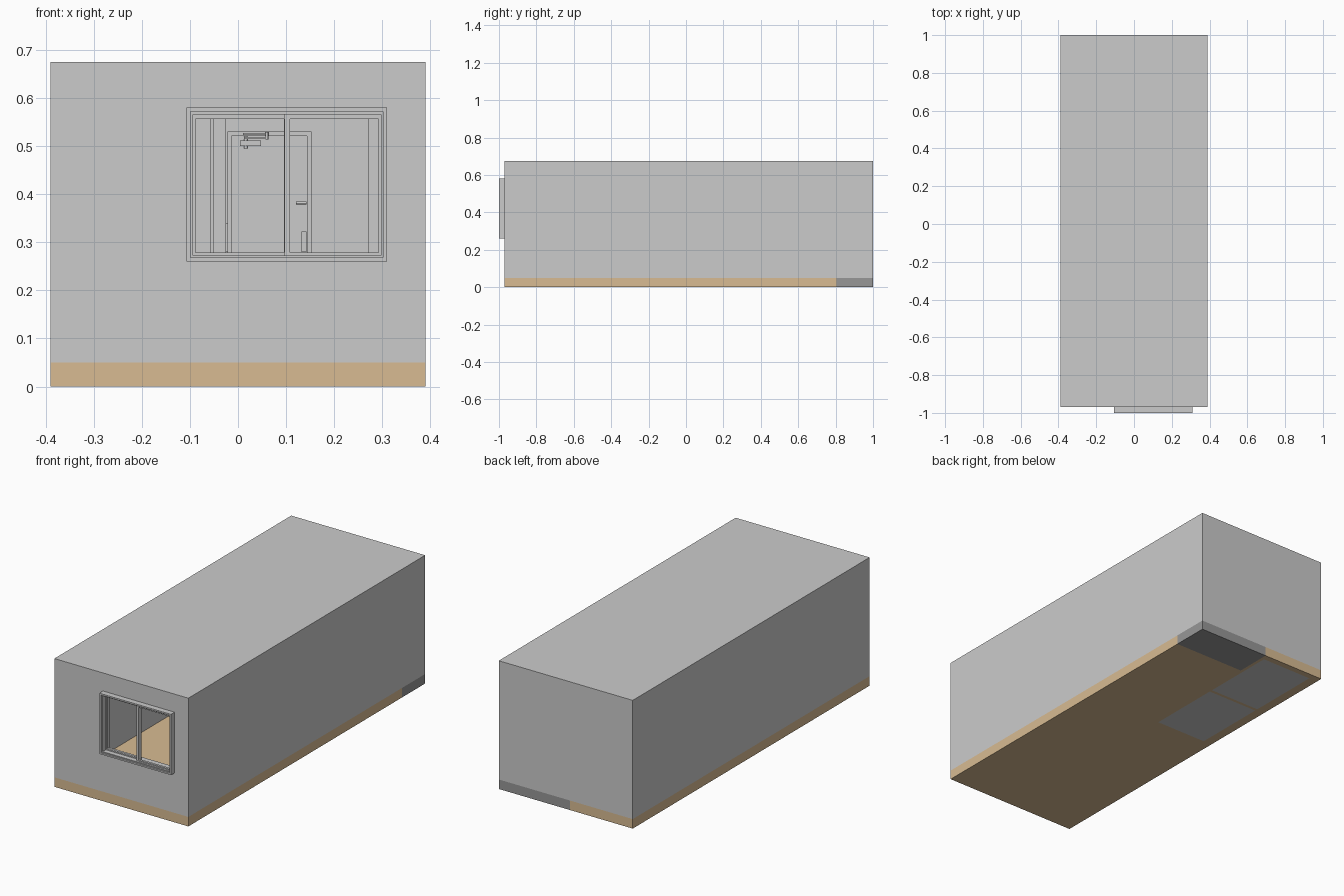
import bpy, bmesh, math
from mathutils import Vector

if "Cube" in bpy.data.objects:
    bpy.data.objects.remove(bpy.data.objects["Cube"])


def material(name, rgb):
    m = bpy.data.materials.new(name)
    m.diffuse_color = (*rgb, 1)
    m.use_nodes = True
    m.node_tree.nodes["Principled BSDF"].inputs["Base Color"].default_value = m.diffuse_color
    return m


WOOD = material("wood_floor", (0.69, 0.50, 0.29))
TILE = material("dark_tile", (0.31, 0.31, 0.31))


def finish(name, bm, mat=None):
    me = bpy.data.meshes.new(name)
    bmesh.ops.recalc_face_normals(bm, faces=bm.faces)
    bm.to_mesh(me)
    bm.free()
    ob = bpy.data.objects.new(name, me)
    bpy.context.collection.objects.link(ob)
    if mat:
        me.materials.append(mat)
    return ob


def prism(name, pts, z0, z1, mat=None):
    """Extrude a plan outline from z0 to z1."""
    bm = bmesh.new()
    f = bm.faces.new([bm.verts.new((x, y, z0)) for x, y in pts])
    r = bmesh.ops.extrude_face_region(bm, geom=[f])
    vs = [v for v in r["geom"] if isinstance(v, bmesh.types.BMVert)]
    bmesh.ops.translate(bm, verts=vs, vec=(0, 0, z1 - z0))
    return finish(name, bm, mat)


def box(name, x, y, z, mat=None):
    return prism(name, [(x[0], y[0]), (x[1], y[0]), (x[1], y[1]), (x[0], y[1])], *z, mat)


def cut(ob, cutter):
    """Subtract a cutter from an object, then discard the cutter."""
    mod = ob.modifiers.new("cut", "BOOLEAN")
    mod.operation, mod.solver, mod.object = "DIFFERENCE", "EXACT", cutter
    bpy.context.view_layer.objects.active = ob
    bpy.ops.object.modifier_apply(modifier=mod.name)
    bpy.data.objects.remove(cutter, do_unlink=True)


def frame(name, x, y, z, t, sill=True):
    """Rectangular frame in the xz plane with bar width t; open below if no sill."""
    ob = box(name, x, y, z)
    cut(ob, box("hole", (x[0] + t, x[1] - t), (y[0] - .1, y[1] + .1),
                (z[0] + t if sill else z[0] - .1, z[1] - t)))
    return ob


def rod(name, a, b, r, n=12):
    a, b = Vector(a), Vector(b)
    bm = bmesh.new()
    bmesh.ops.create_cone(bm, cap_ends=True, segments=n, radius1=r, radius2=r, depth=(b - a).length)
    bm.transform((b - a).to_track_quat("Z", "Y").to_matrix().to_4x4())
    bmesh.ops.translate(bm, verts=bm.verts, vec=(a + b) / 2)
    ob = finish(name, bm)
    for p in ob.data.polygons:
        p.use_smooth = len(p.vertices) == 4
    return ob


F, H = 0.05, 0.675                  # floor top, roof top
L, R, BACK = -0.34, 0.34, 0.967     # inner wall faces
PX = (-0.042, -0.025)               # corridor partition
ROOMS = {"bath": (0.56, BACK), "washroom": (0.14, 0.543)}

# Walls and ceiling in one shell, with the L-shaped room hollowed out
walls = box("walls_and_ceiling", (-.39, .39), (-.97, 1), (F, H))
cut(walls, prism("room_space", [(L, -.935), (R, -.935), (R, .80), (.27, .80), (.27, BACK),
                                (PX[1], BACK), (PX[1], .123), (L, .123)], 0, .63))
for key, y in ROOMS.items():
    cut(walls, box("room_space", (L, PX[0]), y, (0, .63)))
    mid = (y[0] + y[1]) / 2
    cut(walls, box("doorway", (PX[0] - .01, PX[1] + .01), (mid - .085, mid + .085), (0, .53)))
cut(walls, box("window_hole", (-.10, .303), (-1.1, -.9), (.267, .572)))

# Floor slabs
floor = box("wood_floor", (-.39, .39), (-.97, 1), (0, F), WOOD)
cut(floor, box("entry_space", (PX[1], .5), (.805, 1.1), (-1, 1)))
box("entry_floor", (PX[1], .39), (.805, 1), (0, F), TILE)
for key, y in ROOMS.items():
    cut(floor, box("room_space", (L, PX[0]), y, (-1, 1)))
    box(key + "_floor", (L, PX[0]), y, (0, F))

# Sliding window: outer flange, lining and two overlapping sashes
frame("window_flange", (-.107, .31), (-1, -.97), (.26, .58), .008)
frame("window_lining", (-.10, .303), (-.992, -.935), (.267, .572), .006)
frame("window_sash_left", (-.099, .107), (-.967, -.955), (.268, .567), .011)
frame("window_sash_right", (.097, .303), (-.982, -.97), (.268, .567), .011)

# Entry door on the inside of the back wall
frame("entry_door_frame", (-.022, .153), (.955, BACK), (F, .53), .009, sill=False)
box("entry_door_leaf", (-.013, .144), (.961, BACK), (F, .521))
rod("entry_lever_stem", (.138, .963, .382), (.138, .948, .382), .003)
rod("entry_lever", (.142, .948, .382), (.121, .948, .382), .003)
box("entry_lock_plate", (.132, .142), (.955, .962), (.28, .322))

# Door closer: body, two arms and pivots
box("closer_body", (.004, .048), (.947, .962), (.50, .512))
rod("closer_body_pivot", (.016, .954, .495), (.016, .954, .52), .004)
box("closer_arm_lower", (.012, .062), (.94, .947), (.515, .519))
box("closer_arm_upper", (.01, .062), (.946, .956), (.523, .527))
rod("closer_elbow", (.06, .945, .514), (.06, .945, .529), .003)

# Side doors in the corridor partition
for key, y in ROOMS.items():
    mid = (y[0] + y[1]) / 2
    box(key + "_door_leaf", (-.039, -.029), (mid - .085, mid + .085), (F, .53))
    box(key + "_door_handle", (-.029, -.021), (mid - .078, mid - .07), (.28, .34))

# Slim trim strip on the partition end wall
box("partition_trim", (-.057, -.05), (.118, .123), (F, .63))
